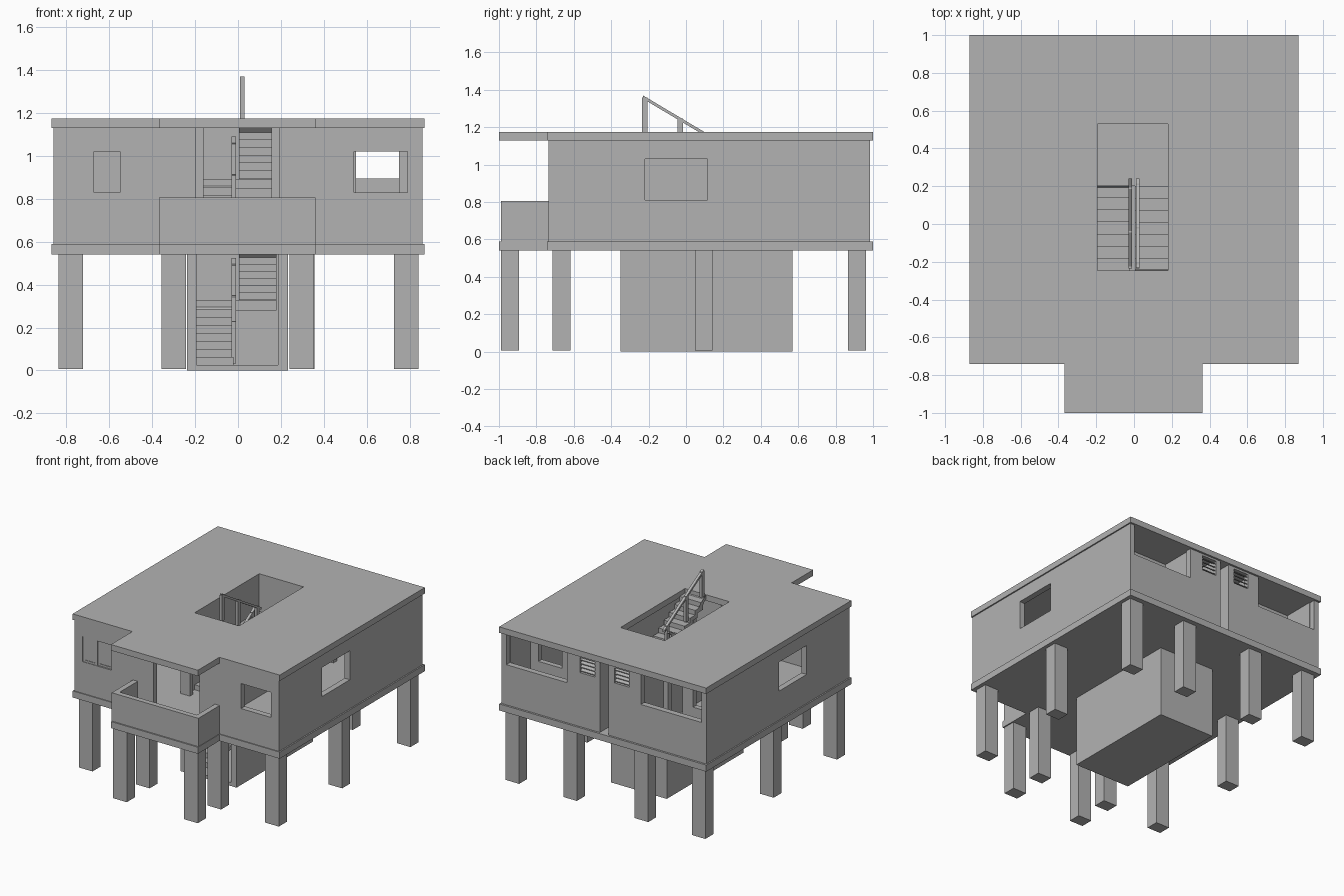
import bpy, bmesh
from mathutils import Vector

cube = bpy.data.objects.get("Cube")
if cube:
    bpy.data.objects.remove(cube, do_unlink=True)

GREY = (0.45, 0.45, 0.45, 1)
mat = bpy.data.materials.new("concrete_grey")
mat.use_nodes = True
mat.diffuse_color = GREY
mat.node_tree.nodes["Principled BSDF"].inputs["Base Color"].default_value = GREY


def finish(name, bm):
    bmesh.ops.recalc_face_normals(bm, faces=bm.faces)
    mesh = bpy.data.meshes.new(name)
    bm.to_mesh(mesh)
    bm.free()
    mesh.materials.append(mat)
    ob = bpy.data.objects.new(name, mesh)
    bpy.context.collection.objects.link(ob)
    return ob


def place(axis, u, v, d):
    return Vector({"x": (d, u, v), "y": (u, d, v), "z": (u, v, d)}[axis])


def extrude(bm, offset):
    ext = bmesh.ops.extrude_face_region(bm, geom=bm.faces[:])
    moved = [g for g in ext["geom"] if isinstance(g, bmesh.types.BMVert)]
    bmesh.ops.translate(bm, verts=moved, vec=offset)


def panel(name, axis, u, v, d, holes=()):
    """Flat panel facing an axis, with rectangular openings (u0, u1, v0, v1)."""
    us = sorted(set(u) | {c for h in holes for c in h[:2] if u[0] < c < u[1]})
    vs = sorted(set(v) | {c for h in holes for c in h[2:] if v[0] < c < v[1]})
    bm = bmesh.new()
    for a, b in zip(us, us[1:]):
        for c, e in zip(vs, vs[1:]):
            mu, mv = (a + b) / 2, (c + e) / 2
            if any(h[0] < mu < h[1] and h[2] < mv < h[3] for h in holes):
                continue
            bm.faces.new([bm.verts.new(place(axis, *p, d[0]))
                          for p in ((a, c), (b, c), (b, e), (a, e))])
    bmesh.ops.remove_doubles(bm, verts=bm.verts, dist=1e-5)
    extrude(bm, place(axis, 0, 0, d[1] - d[0]))
    bmesh.ops.dissolve_limit(bm, angle_limit=0.01, verts=bm.verts, edges=bm.edges)
    return finish(name, bm)


def prism(name, pts, x0, x1):
    """Side profile in y and z, extruded along x."""
    bm = bmesh.new()
    bm.faces.new([bm.verts.new((x0, y, z)) for y, z in pts])
    extrude(bm, Vector((x1 - x0, 0, 0)))
    return finish(name, bm)


def box(name, x, y, z):
    return panel(name, "z", x, y, z)


# Main levels and outlines
FLOOR, CEIL, ROOF = 0.59, 1.13, 1.175
T = 0.045
W, FRONT, BACK = 0.86, -0.735, 0.985
WELL = (-0.193, 0.18, -0.245, 0.53)
corners = [(-1, -0.368, -1.1, -0.742), (0.363, 1, -1.1, -0.742)]

# Floor and roof slabs with balcony projection and stair opening
for name, z in (("floor_slab", (0.54, FLOOR)), ("roof_slab", (CEIL, ROOF))):
    panel(name, "z", (-0.87, 0.87), (-1, 1), z, corners + [WELL])

# Pillars
rows = {0.915: (-0.78, -0.3, 0.3, 0.785), 0.095: (-0.78, 0.785),
        -0.665: (-0.78, -0.3, 0.3, 0.785), -0.94: (-0.3, 0.297)}
for y, xs in rows.items():
    for x in xs:
        box("pillar", (x - 0.057, x + 0.057), (y - 0.048, y + 0.048), (0.006, 0.54))

# Outer walls
wall_z = (FLOOR, CEIL)
panel("front_wall", "y", (-W, W), wall_z, (FRONT, FRONT + T),
      [(-0.79, -0.55, 0.83, 1.02), (0.54, 0.79, 0.83, 1.02), (-0.197, 0.19, FLOOR, CEIL)])
for name, x in (("left_wall", (W - T, W)), ("right_wall", (-W, T - W))):
    panel(name, "x", (FRONT + T, BACK - T), wall_z, x, [(-0.22, 0.115, 0.81, 1.03)])
panel("back_wall", "y", (-W, W), wall_z, (BACK - T, BACK),
      [(-0.82, -0.31, 0.895, CEIL), (0.31, 0.82, 0.895, CEIL),
       (-0.04, 0.035, FLOOR, CEIL),
       (-0.215, -0.09, 1.0, 1.115), (0.075, 0.2, 1.0, 1.115)])

# Louvred vents in the back wall
for x in (-0.215, 0.075):
    for i in range(4):
        z = 1.008 + i * 0.028
        prism("vent_slat", [(BACK - 0.035, z + 0.018), (BACK - 0.035, z + 0.024),
                            (BACK - 0.005, z + 0.006), (BACK - 0.005, z)], x, x + 0.125)

# Sliding window filling the front right opening
for i, x in enumerate((-0.79, -0.67)):
    y = FRONT + 0.004 + i * 0.008
    panel("window_sash", "y", (x, x + 0.12), (0.83, 1.02), (y, y + 0.008),
          [(x + 0.015, x + 0.105, 0.845, 1.005)])
    panel("window_pane", "y", (x + 0.015, x + 0.105), (0.845, 1.005), (y + 0.004, y + 0.007))

# Rooms: rear veranda wall, washroom walls and partitions
INNER = 0.7
panel("veranda_wall", "y", (T - W, W - T), wall_z, (INNER - 0.04, INNER),
      [(-0.75, -0.55, 0.83, 1.02), (0.55, 0.75, 0.83, 1.02),
       (-0.46, -0.34, FLOOR, 1.02), (0.34, 0.46, FLOOR, 1.02)])
for x in (-0.3, -0.08, 0.035, 0.26):
    box("washroom_wall", (x, x + 0.04), (INNER, BACK - T), wall_z)

# Balcony parapet
panel("balcony_parapet", "z", (-0.368, 0.36), (-0.99, FRONT), (FLOOR, 0.805),
      [(-0.328, 0.32, -0.95, FRONT + 1)])

# Stair core on both storeys
for z in ((0, 0.54), wall_z):
    panel("stair_core", "z", (-0.238, 0.233), (-0.35, 0.57), z,
          [(-0.193, 0.186, -1, 0.53)])
box("core_floor", (-0.193, 0.186), (-0.35, 0.53), (0, 0.025))
for x in ((-0.193, -0.16), (0.155, 0.186)):
    box("core_jamb", x, (-0.35, -0.31), wall_z)

# Stairs: two flights and a landing on each storey
Y0, Y1, STEPS, THICK = -0.245, 0.2, 8, 0.03


def flight(name, x, y0, y1, z0, z1):
    run, rise = (y1 - y0) / (STEPS - 1), (z1 - z0) / STEPS
    top = [(y0, z0)]
    for i in range(STEPS):
        top.append((y0 + i * run, z0 + (i + 1) * rise))
        if i < STEPS - 1:
            top.append((y0 + (i + 1) * run, z0 + (i + 1) * rise))
    shift = THICK if run > 0 else -THICK
    under = [(y + shift, z - THICK) for y, z in reversed(top)]
    under[0] = (y1, under[0][1])
    under = [under[0]] + under[2:-1] + [(y0 + shift, z0)]
    prism(name, top + under, *x)


def railing(x, y0, y1, z0, z1):
    prism("handrail", [(y0, z0), (y1, z1), (y1, z1 - 0.018), (y0, z0 - 0.018)], x, x + 0.02)
    for y in (-0.22, -0.03, 0.2):
        t = (y - y0) / (y1 - y0)
        z = z0 + t * (z1 - z0)
        box("rail_post", (x, x + 0.02), (y - 0.015, y + 0.015), (z - 0.2, z - 0.004))


for base, mid, top in ((0.025, 0.325, FLOOR), (FLOOR, 0.89, ROOF)):
    flight("stair_flight_up", (-0.193, -0.02), Y0, Y1, base, mid)
    flight("stair_flight_return", (0.005, 0.18), Y1, Y0, mid, top)
    box("stair_landing", (-0.193, 0.18), (Y1, 0.53), (mid - 0.045, mid))
    railing(-0.03, -0.23, 0.24, base + 0.2, mid + 0.2)
    railing(0.01, 0.24, -0.23, mid + 0.2, top + 0.195)
